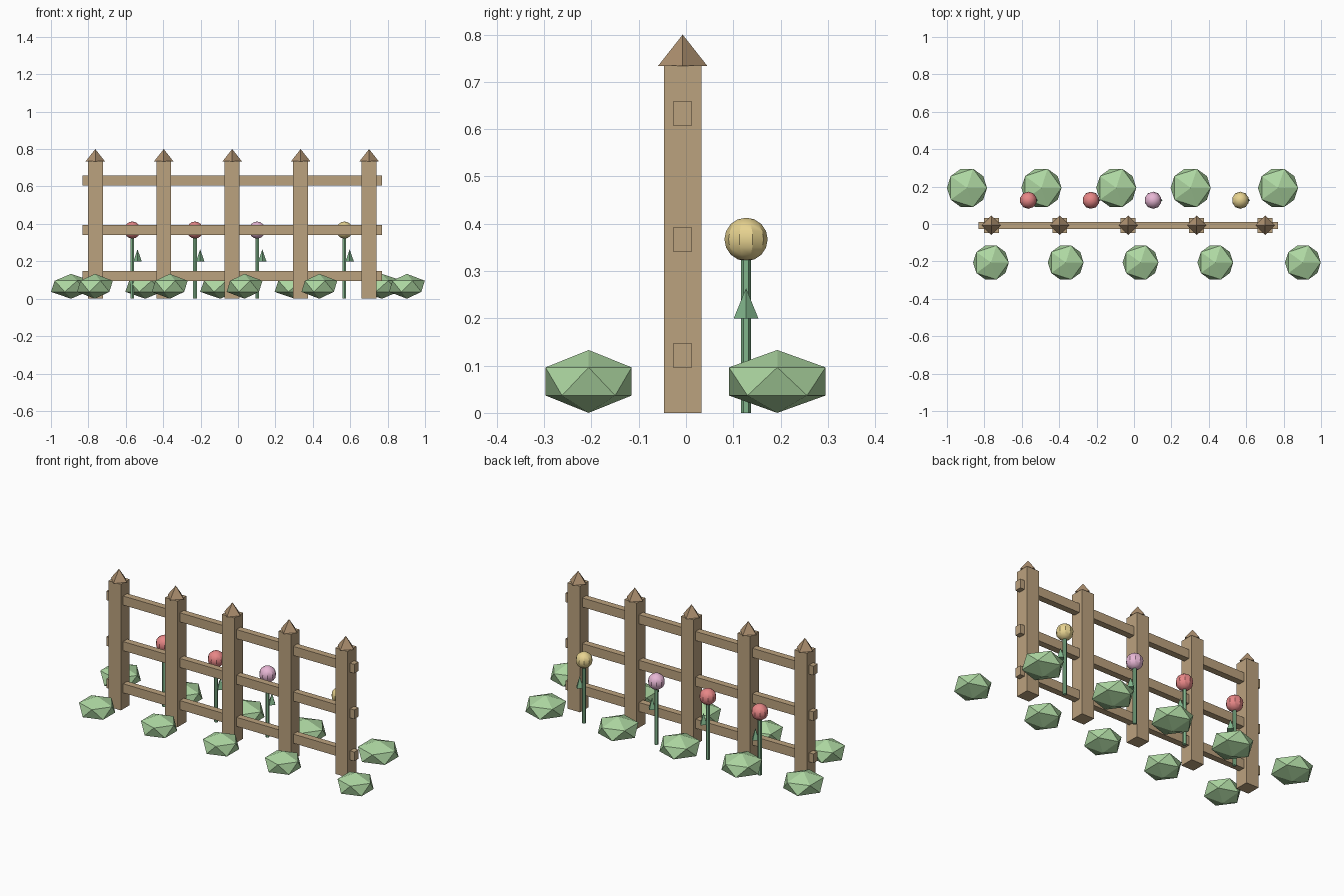
import bpy
from math import radians

if "Cube" in bpy.data.objects:
    bpy.data.objects.remove(bpy.data.objects["Cube"])


def material(name, rgb):
    m = bpy.data.materials.new(name)
    m.diffuse_color = (*rgb, 1)
    m.use_nodes = True
    m.node_tree.nodes["Principled BSDF"].inputs["Base Color"].default_value = m.diffuse_color
    return m


WOOD = material("wood", (0.50, 0.36, 0.21))
CAP = material("cap_wood", (0.42, 0.28, 0.16))
LEAF = material("bush_green", (0.42, 0.68, 0.36))
STEM = material("stem_green", (0.22, 0.46, 0.26))
RED = material("red", (0.80, 0.24, 0.24))
PINK = material("pink", (0.80, 0.47, 0.66))
YELLOW = material("yellow", (0.80, 0.65, 0.28))


def finish(name, mat, scale=(1, 1, 1)):
    o = bpy.context.object
    o.name = name
    o.scale = scale
    o.data.materials.append(mat)
    return o


def box(name, loc, size, mat):
    bpy.ops.mesh.primitive_cube_add(size=1, location=loc)
    return finish(name, mat, size)


def cone(name, loc, sides, r1, r2, depth, mat, scale=(1, 1, 1)):
    bpy.ops.mesh.primitive_cone_add(vertices=sides, radius1=r1, radius2=r2,
                                    depth=depth, location=loc)
    return finish(name, mat, scale)


FENCE_X, FENCE_Y = -0.031, -0.007

# Posts with pointed diamond caps
for i in range(5):
    x = FENCE_X + (i - 2) * 0.366
    box(f"post_{i}", (x, FENCE_Y, 0.3675), (0.08, 0.08, 0.735), WOOD)
    cone(f"post_cap_{i}", (x, FENCE_Y, 0.767), 4, 0.052, 0, 0.066, CAP)

# Rails
for i, z in enumerate((0.121, 0.367, 0.633)):
    box(f"rail_{i}", (FENCE_X, FENCE_Y, z), (1.6, 0.038, 0.053), WOOD)

# Rows of squashed bushes in front and behind
for row, y, r, xs in (("front", -0.206, 0.107, (-0.765, -0.365, 0.035, 0.435, 0.903)),
                      ("back", 0.193, 0.120, (-0.893, -0.495, -0.095, 0.303, 0.77))):
    for i, x in enumerate(xs):
        bpy.ops.mesh.primitive_ico_sphere_add(subdivisions=1, radius=1,
                                              location=(x, y, 0.0665))
        finish(f"{row}_bush_{i}", LEAF, (r, r, 0.0665))

# Flowers: stem, one leaf, round bloom
for i, (x, mat) in enumerate(((-0.565, RED), (-0.23, RED), (0.102, PINK), (0.569, YELLOW))):
    y = 0.127
    cone(f"stem_{i}", (x, y, 0.167), 6, 0.011, 0.011, 0.334, STEM)
    cone(f"flower_leaf_{i}", (x + 0.028, y, 0.232), 4, 0.026, 0, 0.064, STEM, (0.85, 1, 1))
    bpy.ops.mesh.primitive_uv_sphere_add(segments=10, ring_count=8, radius=0.0458,
                                         location=(x, y, 0.367))
    finish(f"bloom_{i}", mat)
    bpy.ops.object.shade_smooth_by_angle(angle=radians(30))
